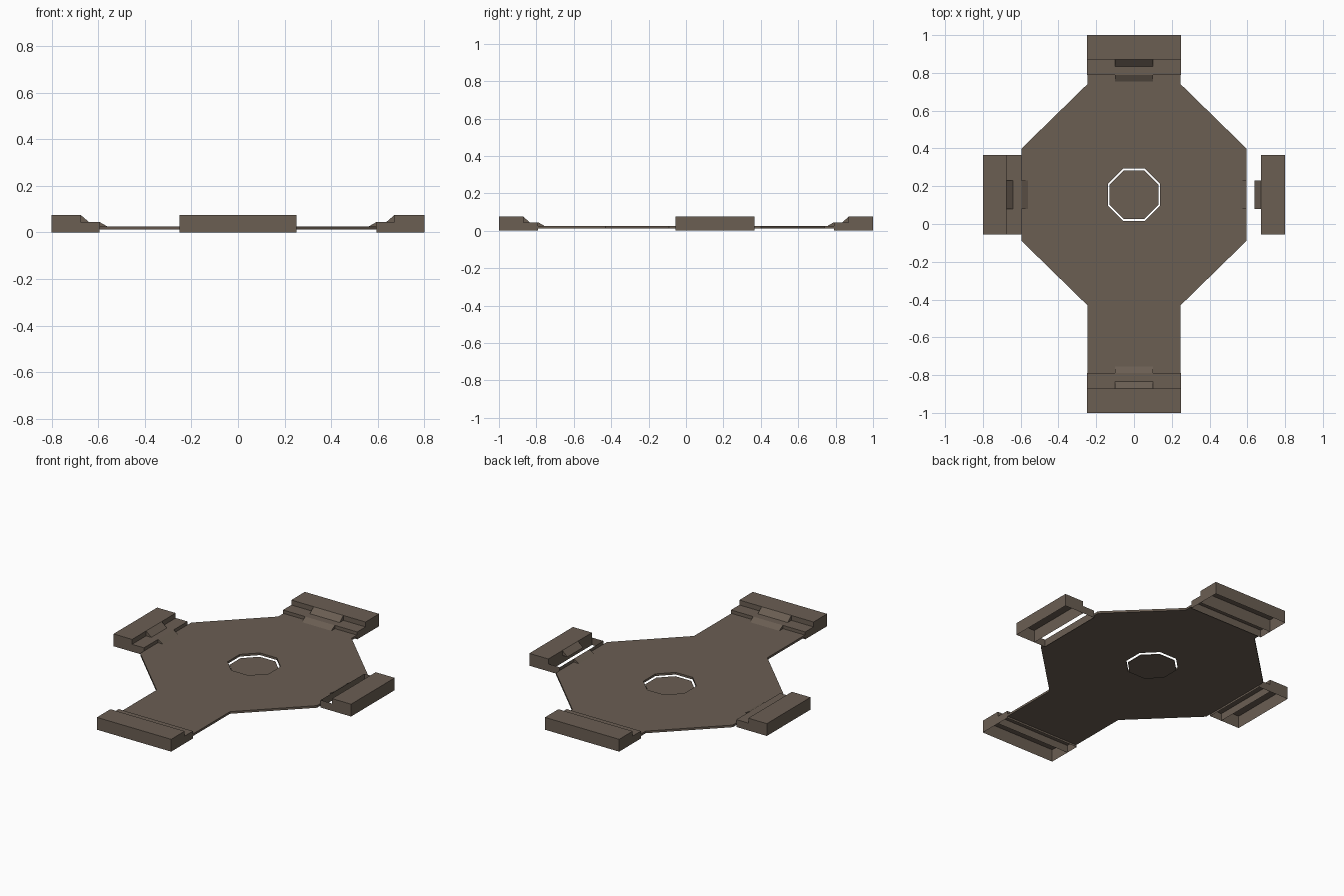
import bpy, bmesh, math
from mathutils import Vector

if "Cube" in bpy.data.objects:
    bpy.data.objects.remove(bpy.data.objects["Cube"])

brown = bpy.data.materials.new("dull brown")
brown.diffuse_color = (0.145, 0.112, 0.086, 1)
brown.use_nodes = True
brown.node_tree.nodes["Principled BSDF"].inputs["Base Color"].default_value = brown.diffuse_color

CY = 0.155                      # centre of the octagonal floor
Z_LOW, Z_FLOOR, Z_STEP, Z_TOP = 0.012, 0.025, 0.045, 0.075


def finish(name, bm):
    bmesh.ops.remove_doubles(bm, verts=bm.verts, dist=1e-5)
    bmesh.ops.recalc_face_normals(bm, faces=bm.faces)
    me = bpy.data.meshes.new(name)
    bm.to_mesh(me)
    bm.free()
    me.materials.append(brown)
    ob = bpy.data.objects.new(name, me)
    bpy.context.collection.objects.link(ob)
    return ob


def octagon(apothem):
    r = apothem / math.cos(math.pi / 8)
    return [(r * math.cos(math.pi / 8 + i * math.pi / 4),
             CY + r * math.sin(math.pi / 8 + i * math.pi / 4)) for i in range(8)]


def slab(name, loops, z0, z1):
    """Flat plate from an outline and optional holes."""
    bm = bmesh.new()
    edges = []
    for loop in loops:
        vs = [bm.verts.new((x, y, z0)) for x, y in loop]
        edges += [bm.edges.new((vs[i], vs[i - 1])) for i in range(len(vs))]
    faces = [g for g in bmesh.ops.triangle_fill(bm, edges=edges, use_beauty=True)["geom"]
             if isinstance(g, bmesh.types.BMFace)]
    ext = bmesh.ops.extrude_face_region(bm, geom=faces, use_keep_orig=True)["geom"]
    bmesh.ops.translate(bm, vec=(0, 0, z1 - z0),
                        verts=[g for g in ext if isinstance(g, bmesh.types.BMVert)])
    return finish(name, bm)


# Floor with octagonal opening, and the lowered centre plate
half = [(0.247, -0.79), (0.247, -0.43), (0.595, -0.09), (0.595, 0.40), (0.247, 0.74), (0.247, 0.79)]
outline = half + [(-x, y) for x, y in reversed(half)]
slab("floor", [outline, octagon(0.138)], Z_LOW, Z_FLOOR)
slab("centre_plate", [octagon(0.129)], 0.002, 0.006)


def end_block(side, direction, mid, inner, riser, outer, width, ramp, open_step=False):
    """Hollow two-level block, open underneath, with small ramps on the inside."""
    out = Vector(direction)
    across = Vector((-out.y, out.x, 0))
    centre = Vector((0, mid, 0))

    def at(d, u, z):
        return centre + out * d + across * u + Vector((0, 0, z))

    def strip(bm, a, b, w):
        bm.faces.new([bm.verts.new(at(d, u, z)) for (d, z), u in
                      ((a, -w), (a, w), (b, w), (b, -w))])

    def cap(bm, prof, u):
        bm.faces.new([bm.verts.new(at(d, u, z)) for d, z in prof])

    prof = [(outer, 0), (outer, Z_TOP), (riser, Z_TOP), (riser, Z_STEP), (inner, Z_STEP), (inner, 0)]
    bm = bmesh.new()
    for i in range(5):
        if open_step and i == 3:
            continue
        strip(bm, prof[i], prof[i + 1], width)
    for u in (-width, width):
        cap(bm, prof, u)
    finish(side + "_block", bm)

    # Inner wall reaching the ground
    bm = bmesh.new()
    strip(bm, (riser, 0), (riser, Z_STEP), width)
    finish(side + "_inner_wall", bm)

    # Lower and upper ramps
    for label, d, z0, z1 in (("lower", inner, Z_FLOOR, Z_STEP), ("upper", riser, Z_STEP, Z_TOP)):
        tri = [(d, z1), (d - 0.035, z0), (d, z0)]
        bm = bmesh.new()
        for i in range(3):
            strip(bm, tri[i - 1], tri[i], ramp)
        for u in (-ramp, ramp):
            cap(bm, tri, u)
        finish(f"{side}_{label}_ramp", bm)


# Four end blocks; the right one has an open gap instead of a step
end_block("back", (0, 1, 0), 0, 0.79, 0.87, 1.0, 0.25, 0.10)
end_block("front", (0, -1, 0), 0, 0.79, 0.87, 1.0, 0.25, 0.10)
end_block("left", (-1, 0, 0), CY, 0.595, 0.675, 0.8, 0.21, 0.075)
end_block("right", (1, 0, 0), CY, 0.595, 0.672, 0.8, 0.21, 0.075, True)
